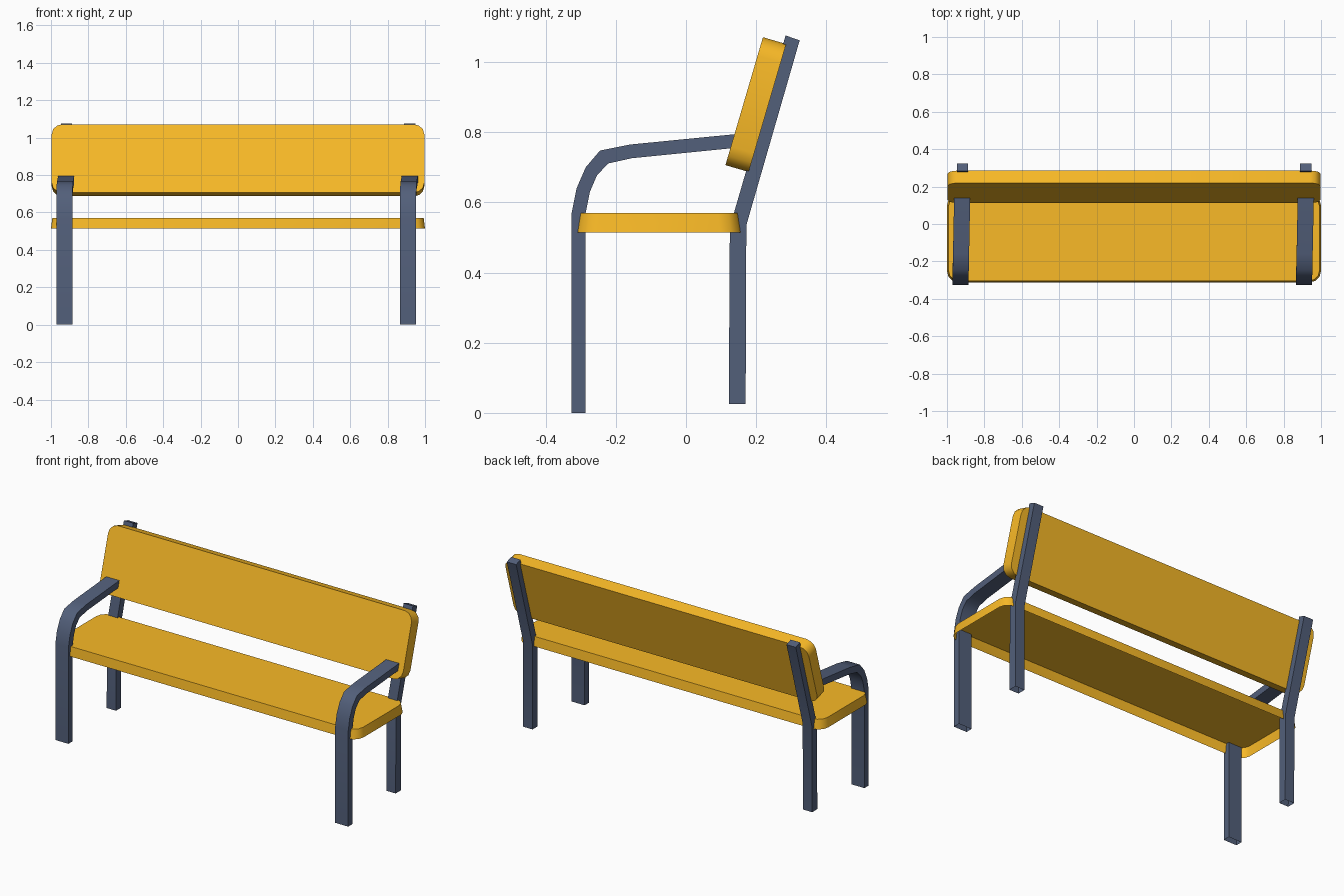
import bpy, bmesh
from math import radians, sin, cos, atan2, pi
from mathutils import Matrix, Vector

if "Cube" in bpy.data.objects:
    bpy.data.objects.remove(bpy.data.objects["Cube"])


def material(name, color):
    m = bpy.data.materials.new(name)
    m.diffuse_color = color
    m.use_nodes = True
    m.node_tree.nodes["Principled BSDF"].inputs["Base Color"].default_value = m.diffuse_color
    return m


WOOD = material("yellow_wood", (0.95, 0.49, 0.02, 1))
METAL = material("blue_grey_metal", (0.085, 0.115, 0.195, 1))


def finish(bm, name, mat, angle):
    bmesh.ops.recalc_face_normals(bm, faces=bm.faces)
    me = bpy.data.meshes.new(name)
    bm.to_mesh(me)
    bm.free()
    ob = bpy.data.objects.new(name, me)
    bpy.context.collection.objects.link(ob)
    me.materials.append(mat)
    bpy.ops.object.select_all(action='DESELECT')
    ob.select_set(True)
    bpy.context.view_layer.objects.active = ob
    bpy.ops.object.shade_smooth_by_angle(angle=radians(angle))
    return ob


def skin(bm, rings, cap_start):
    """Join matching vertex rings with quads, cap the end and optionally the start."""
    rings = [[bm.verts.new(p) for p in r] for r in rings]
    n = len(rings[0])
    for a, b in zip(rings, rings[1:]):
        for i in range(n):
            j = (i + 1) % n
            bm.faces.new((a[i], a[j], b[j], b[i]))
    if cap_start:
        bm.faces.new(rings[0])
    bm.faces.new(rings[-1])


def rounded_rect(hx, hy, r, z, steps=3):
    pts = []
    for k, (sx, sy) in enumerate(((1, 1), (-1, 1), (-1, -1), (1, -1))):
        for s in range(steps + 1):
            a = k * pi / 2 + s / steps * pi / 2
            pts.append(Vector((sx * (hx - r) + r * cos(a), sy * (hy - r) + r * sin(a), z)))
    return pts


def board(name, hx, hy, r, thick, inset, matrix, closed):
    """Rounded plank, its upper face slightly smaller than the lower rim."""
    bm = bmesh.new()
    skin(bm, [rounded_rect(hx, hy, r, -thick / 2),
              rounded_rect(hx - inset, hy - inset, r, thick / 2)], closed)
    bm.transform(matrix)
    return finish(bm, name, WOOD, 38)


def bar(name, sections, x, width, lean=0.0):
    """Flat bar, open at the foot, from (outer y,z / inner y,z) pairs; lean drifts it along x."""
    bm = bmesh.new()
    rings = []
    for o, i in sections:
        c = x + lean * (o[0] + 0.325)
        l, r = c - width / 2, c + width / 2
        rings.append([(l, *o), (r, *o), (r, *i), (l, *i)])
    skin(bm, rings, False)
    return finish(bm, name, METAL, 50)


# Seat: hollow plank, open underneath
board("seat", 1.0, 0.235, 0.06, 0.056, 0.007, Matrix.Translation((0, -0.077, 0.542)), False)

# Backrest plank, leaning backwards
tilt = atan2(0.365, 0.107)
board("backrest", 0.996, 0.19, 0.055, 0.069, 0.0,
      Matrix.Translation((0, 0.199, 0.879)) @ Matrix.Rotation(tilt, 4, 'X'), True)

# Front leg sweeping into the armrest
ARM = [((-0.326, 0.0), (-0.286, 0.0)),
       ((-0.326, 0.57), (-0.286, 0.57)),
       ((-0.312, 0.64), (-0.274, 0.63)),
       ((-0.286, 0.70), (-0.254, 0.677)),
       ((-0.245, 0.748), (-0.222, 0.711)),
       ((-0.16, 0.765), (-0.155, 0.726)),
       ((0.155, 0.796), (0.155, 0.757))]

# Rear leg bending into the back post
POST = [((0.122, 0.025), (0.170, 0.025)),
        ((0.125, 0.53), (0.172, 0.535)),
        ((0.284, 1.076), (0.324, 1.062))]

for side, arm_x, post_x in (("left", -0.928, -0.917), ("right", 0.909, 0.919)):
    bar("front_leg_and_armrest_" + side, ARM, arm_x, 0.086, 0.02)
    bar("rear_leg_and_back_post_" + side, POST, post_x, 0.061)
